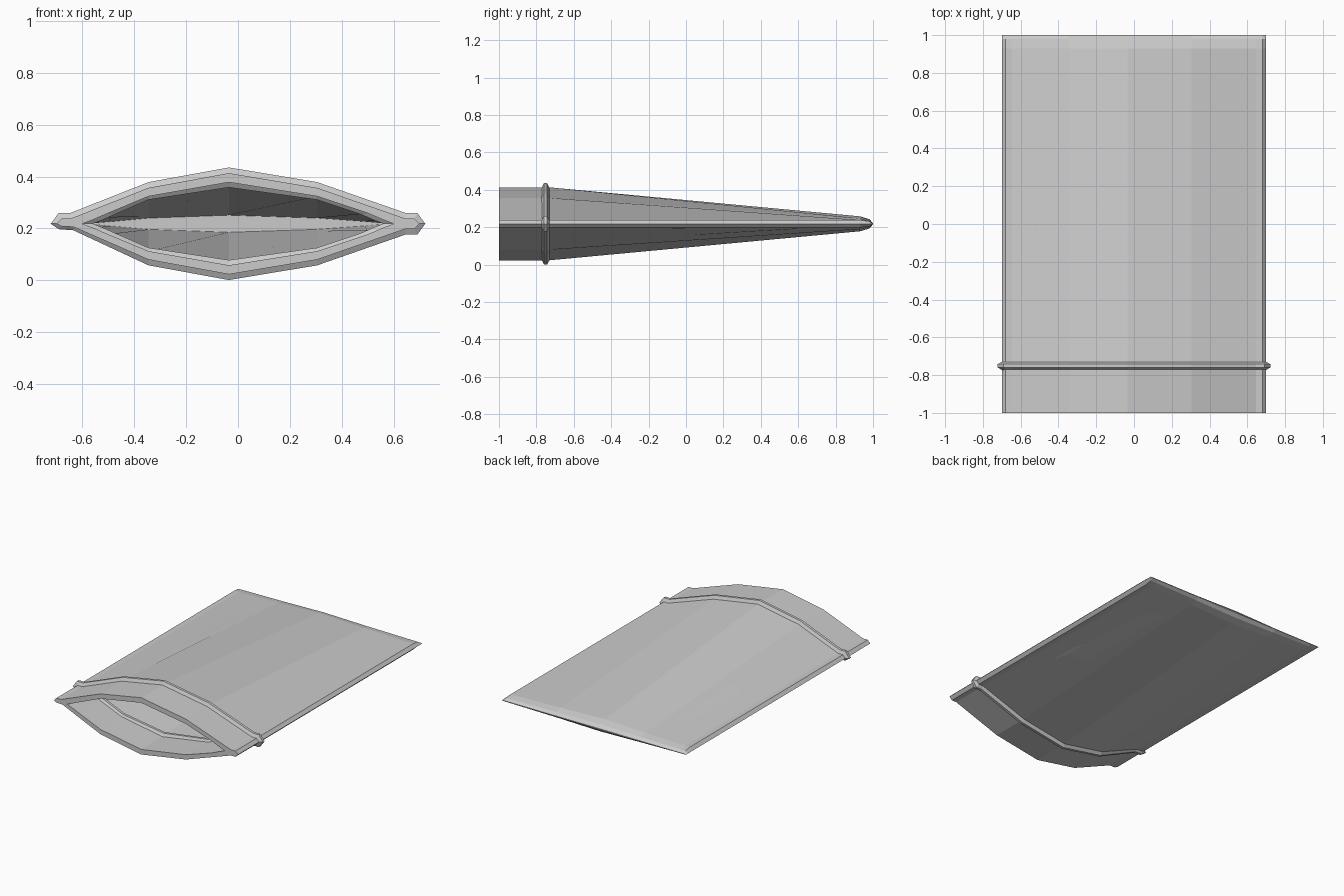
import bpy, bmesh

if "Cube" in bpy.data.objects:
    bpy.data.objects.remove(bpy.data.objects["Cube"])

MID_Z = 0.218  # height of the side seams


def outer(y, h, t=0.02, off=0.0):
    """Lens-shaped outer cross-section with small flat seams at both sides."""
    m = h * 0.71
    top = [(-0.70 - off, 0), (-0.68 - off / 2, t + off), (-0.645, t + off),
           (-0.345, m + off), (-0.035, h + off), (0.305, m + off),
           (0.645, t + off), (0.68 + off / 2, t + off), (0.70 + off, 0)]
    low = [(x, -z) for x, z in reversed(top[1:-1])]
    # lower left seam is thinner
    low[-1] = (low[-1][0], -(t + off) * 0.5)
    low[-2] = (low[-2][0] + 0.01, -(t + off) * 0.6)
    return [(x, y, MID_Z + z) for x, z in top + low]


def inner(y, h, tip=0.60):
    """Inner cross-section, same point count as the outer one."""
    m, w = h * 0.66, tip - 0.32
    top = [(-tip, 0), (-tip + w * 0.15, m * 0.15), (-tip + w * 0.35, m * 0.38),
           (-0.345, m), (-0.035, h), (0.305, m),
           (tip - w * 0.35, m * 0.38), (tip - w * 0.15, m * 0.15), (tip, 0)]
    low = [(x, -z) for x, z in reversed(top[1:-1])]
    return [(x, y, MID_Z + z) for x, z in top + low]


def loft(name, rings, closed=False):
    """Skin successive rings; either cap the ends or close into a loop."""
    bm = bmesh.new()
    vs = [[bm.verts.new(p) for p in r] for r in rings]
    n = len(vs[0])
    pairs = list(zip(vs, vs[1:]))
    if closed:
        pairs.append((vs[-1], vs[0]))
    else:
        bm.faces.new(vs[0])
        bm.faces.new(vs[-1])
    for a, b in pairs:
        for i in range(n):
            j = (i + 1) % n
            bm.faces.new((a[i], a[j], b[j], b[i]))
    bmesh.ops.recalc_face_normals(bm, faces=bm.faces)
    mesh = bpy.data.meshes.new(name)
    bm.to_mesh(mesh)
    bm.free()
    obj = bpy.data.objects.new(name, mesh)
    bpy.context.collection.objects.link(obj)
    return obj


# pouch: inside back wall, inside to the mouth, around the rim, outside to the sealed end
loft("pouch_body", [
    inner(0.90, 0.033, 0.58), inner(-0.73, 0.16), inner(-1.0, 0.16),
    outer(-1.0, 0.195), outer(-0.73, 0.195),
    outer(0.93, 0.04), outer(0.98, 0.025, 0.014), outer(1.0, 0.003, 0.002)])

# closure ridge outside
loft("closure_ridge_outer", [
    outer(-0.772, 0.193, 0.018), outer(-0.76, 0.195, off=0.022),
    outer(-0.742, 0.195, off=0.022), outer(-0.73, 0.193, 0.018)], closed=True)

# matching ridge inside
loft("closure_ridge_inner", [
    inner(-0.772, 0.162, 0.605), inner(-0.76, 0.14, 0.56),
    inner(-0.742, 0.14, 0.56), inner(-0.73, 0.162, 0.605)], closed=True)
